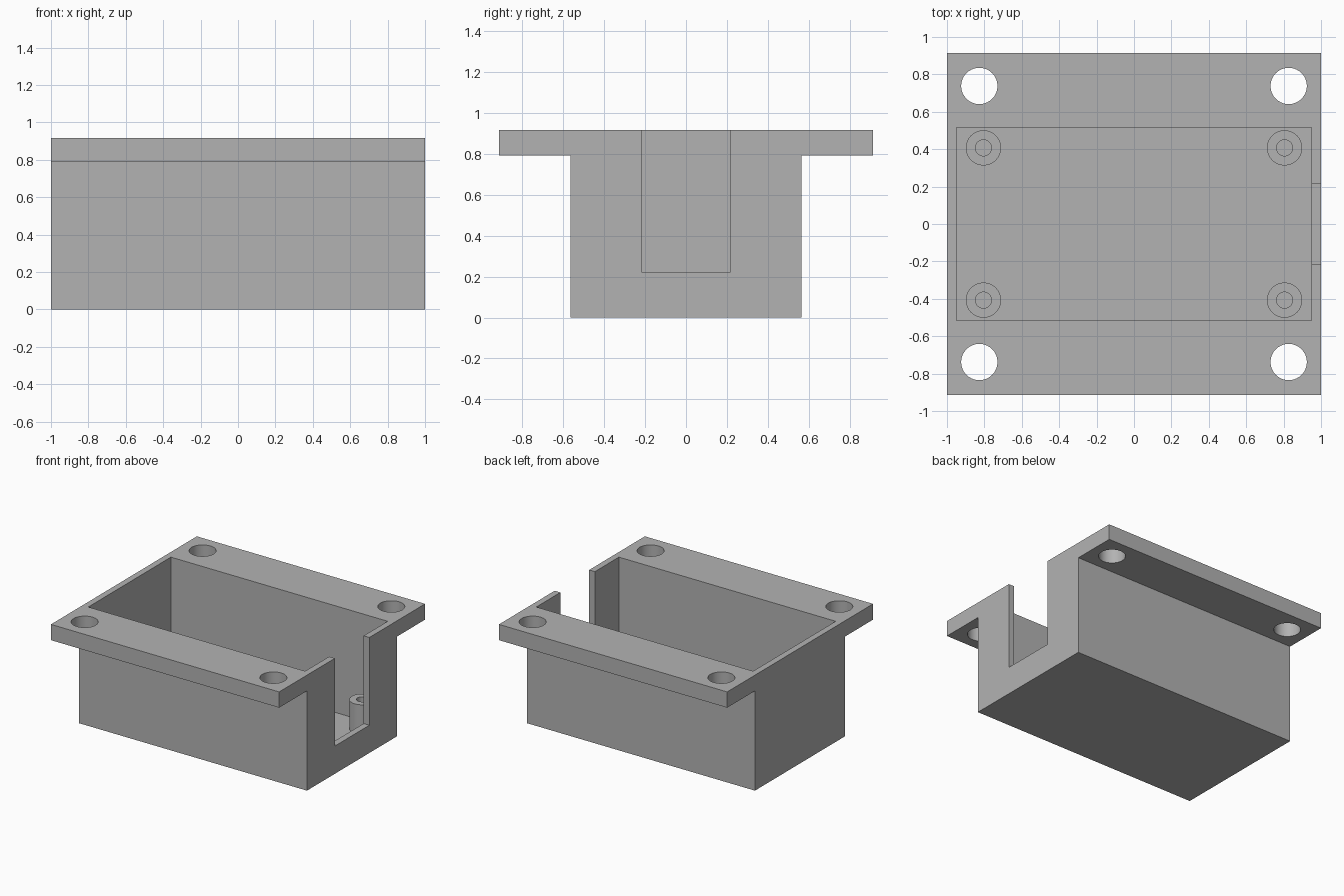
import bpy, bmesh
from math import radians

old = bpy.data.objects.get("Cube")
if old:
    bpy.data.objects.remove(old, do_unlink=True)

# Key sizes
TOP, FLANGE_Z, FLOOR_Z, POST_Z = 0.915, 0.79, 0.07, 0.30
BODY_Y, FLANGE_Y = 0.565, 0.913

grey = bpy.data.materials.new("plain grey")
grey.use_nodes = True
colour = (0.45, 0.45, 0.45, 1)
grey.diffuse_color = colour
grey.node_tree.nodes["Principled BSDF"].inputs["Base Color"].default_value = colour


def finish(name, bm):
    bmesh.ops.recalc_face_normals(bm, faces=bm.faces)
    mesh = bpy.data.meshes.new(name)
    bm.to_mesh(mesh)
    bm.free()
    mesh.materials.append(grey)
    ob = bpy.data.objects.new(name, mesh)
    bpy.context.collection.objects.link(ob)
    return ob


def box(name, lo, hi):
    bm = bmesh.new()
    bmesh.ops.create_cube(bm, size=1)
    for v in bm.verts:
        v.co = [b if c > 0 else a for c, a, b in zip(v.co, lo, hi)]
    return finish(name, bm)


def cylinder(name, x, y, z0, z1, radius):
    bm = bmesh.new()
    bmesh.ops.create_cone(bm, cap_ends=True, segments=64,
                          radius1=radius, radius2=radius, depth=z1 - z0)
    bmesh.ops.translate(bm, verts=bm.verts, vec=(x, y, (z0 + z1) / 2))
    return finish(name, bm)


def apply_modifiers(ob):
    graph = bpy.context.evaluated_depsgraph_get()
    mesh = bpy.data.meshes.new_from_object(ob.evaluated_get(graph))
    ob.modifiers.clear()
    ob.data = mesh


def cut(ob, cutters):
    for cutter in cutters:
        cutter.hide_render = True
        mod = ob.modifiers.new("cut", 'BOOLEAN')
        mod.operation, mod.solver, mod.object = 'DIFFERENCE', 'EXACT', cutter
    apply_modifiers(ob)
    for cutter in cutters:
        bpy.data.objects.remove(cutter, do_unlink=True)


def smooth(ob):
    bpy.ops.object.select_all(action='DESELECT')
    ob.select_set(True)
    bpy.context.view_layer.objects.active = ob
    bpy.ops.object.shade_smooth_by_angle(angle=radians(30))


# Housing: T-shaped section extruded along x
half = [(BODY_Y, 0), (BODY_Y, FLANGE_Z), (FLANGE_Y, FLANGE_Z), (FLANGE_Y, TOP)]
outline = half + [(-y, z) for y, z in reversed(half)]
bm = bmesh.new()
face = bm.faces.new([bm.verts.new((-1, y, z)) for y, z in outline])
ext = bmesh.ops.extrude_face_region(bm, geom=[face])
moved = [g for g in ext["geom"] if isinstance(g, bmesh.types.BMVert)]
bmesh.ops.translate(bm, verts=moved, vec=(2, 0, 0))
housing = finish("housing", bm)

# Cavity, cable slot in the end wall, and flange bolt holes
corners = [(sx, sy) for sx in (-1, 1) for sy in (-1, 1)]
cutters = [box("cavity_cutter", (-0.95, -0.517, FLOOR_Z), (0.95, 0.517, 1.1)),
           box("slot_cutter", (0.9, -0.216, 0.22), (1.1, 0.216, 1.2))]
cutters += [cylinder("bolt_hole_cutter", 0.827 * sx, 0.738 * sy, 0.6, 1.1, 0.097)
            for sx, sy in corners]
cut(housing, cutters)
smooth(housing)

# Hollow screw posts on the floor
for sx, sy in corners:
    x, y = 0.805 * sx, 0.407 * sy
    name = ("left" if sx > 0 else "right") + ("_back" if sy > 0 else "_front")
    post = cylinder(name + "_screw_post", x, y, FLOOR_Z - 0.01, POST_Z, 0.094)
    cut(post, [cylinder("screw_hole_cutter", x, y, FLOOR_Z, 0.5, 0.043)])
    smooth(post)
